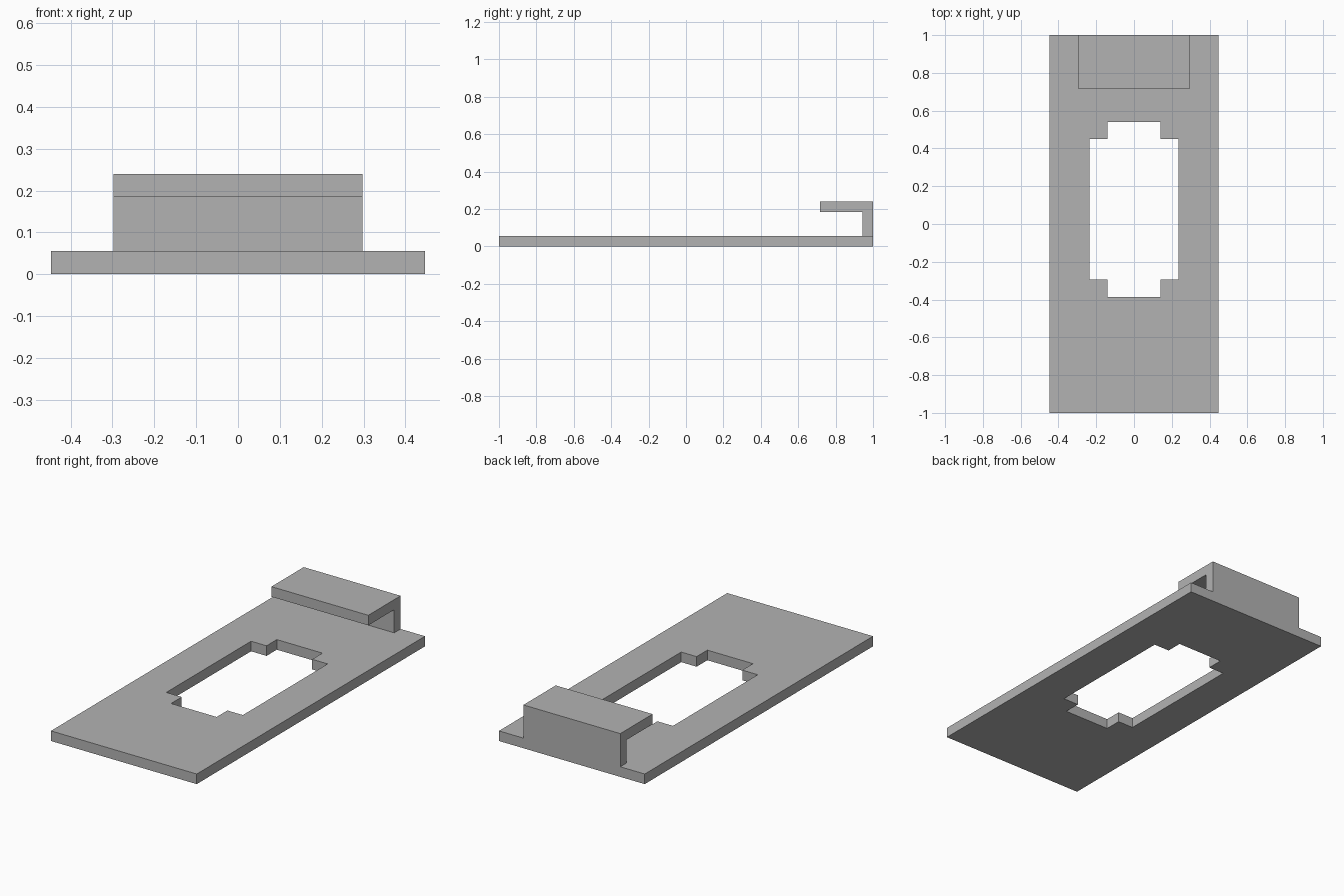
import bpy
import bmesh
from mathutils import Vector

cube = bpy.data.objects.get("Cube")
if cube:
    bpy.data.objects.remove(cube, do_unlink=True)

grey = bpy.data.materials.new("plain grey")
grey.use_nodes = True
colour = (0.45, 0.45, 0.45, 1)
grey.diffuse_color = colour
grey.node_tree.nodes["Principled BSDF"].inputs["Base Color"].default_value = colour


def extruded(name, loops, place, direction):
    """Fill closed 2D loops (outline first, then holes) and extrude them."""
    bm = bmesh.new()
    edges = []
    for loop in loops:
        verts = [bm.verts.new(place(a, b)) for a, b in loop]
        edges += [bm.edges.new((v, verts[i - 1])) for i, v in enumerate(verts)]
    bmesh.ops.triangle_fill(bm, use_beauty=True, edges=edges)
    bmesh.ops.dissolve_limit(bm, angle_limit=0.01, verts=bm.verts[:], edges=bm.edges[:])
    cap = bmesh.ops.extrude_face_region(bm, geom=bm.faces[:], use_keep_orig=True)
    moved = [g for g in cap["geom"] if isinstance(g, bmesh.types.BMVert)]
    bmesh.ops.translate(bm, verts=moved, vec=Vector(direction))
    bmesh.ops.recalc_face_normals(bm, faces=bm.faces[:])
    mesh = bpy.data.meshes.new(name)
    bm.to_mesh(mesh)
    bm.free()
    mesh.materials.append(grey)
    obj = bpy.data.objects.new(name, mesh)
    bpy.context.collection.objects.link(obj)
    return obj


THICK = 0.056
HALF_WIDTH = 0.447
HOOK_HALF = 0.297
HOOK_TOP = 0.24

# Base plate with a stepped opening
outline = [(-HALF_WIDTH, -1), (HALF_WIDTH, -1), (HALF_WIDTH, 1), (-HALF_WIDTH, 1)]
half_hole = [(0.14, -0.387), (0.14, -0.293), (0.235, -0.293),
             (0.235, 0.45), (0.14, 0.45), (0.14, 0.54)]
hole = half_hole + [(-x, y) for x, y in reversed(half_hole)]
extruded("base_plate", [outline, hole], lambda x, y: (x, y, 0), (0, 0, THICK))

# Hook at the back: upright wall and forward lip in one side profile
profile = [(1, THICK), (1, HOOK_TOP), (0.717, HOOK_TOP), (0.717, HOOK_TOP - THICK),
           (1 - THICK, HOOK_TOP - THICK), (1 - THICK, THICK)]
extruded("back_hook", [profile], lambda y, z: (-HOOK_HALF, y, z), (2 * HOOK_HALF, 0, 0))
